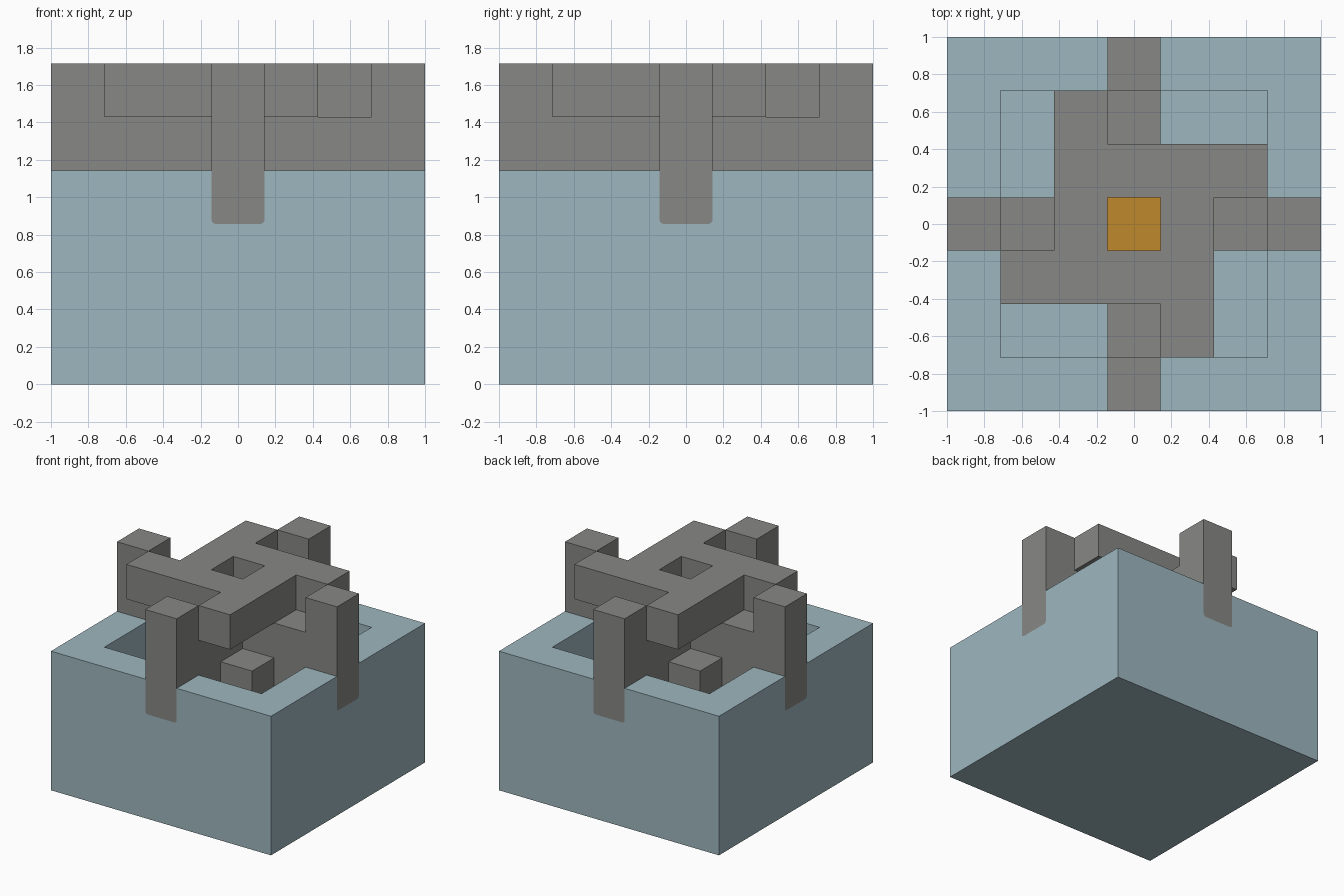
import bpy, bmesh, math
from mathutils import Matrix, Vector

cube = bpy.data.objects.get("Cube")
if cube:
    bpy.data.objects.remove(cube, do_unlink=True)

U = 1 / 7            # one puzzle unit
RIM = 8 * U          # top of the open box


def material(name, rgb):
    m = bpy.data.materials.new(name)
    m.use_nodes = True
    m.diffuse_color = (*rgb, 1)
    m.node_tree.nodes["Principled BSDF"].inputs["Base Color"].default_value = (*rgb, 1)
    return m


blue = material("pale blue", (0.34, 0.47, 0.52))
grey = material("grey", (0.245, 0.245, 0.238))
orange = material("orange", (0.52, 0.255, 0.026))


def finish(name, bm, mat):
    bmesh.ops.recalc_face_normals(bm, faces=bm.faces)
    mesh = bpy.data.meshes.new(name)
    bm.to_mesh(mesh)
    bm.free()
    mesh.materials.append(mat)
    ob = bpy.data.objects.new(name, mesh)
    bpy.context.collection.objects.link(ob)
    return ob


def block(name, lo, hi, mat):
    """Box between two corners given in puzzle units."""
    lo, hi = Vector(lo) * U, Vector(hi) * U
    bm = bmesh.new()
    bmesh.ops.create_cube(bm, size=1, matrix=Matrix.Translation((lo + hi) / 2)
                          @ Matrix.Diagonal((*(hi - lo), 1)))
    return finish(name, bm, mat)


def extrude_faces(bm, faces, vec):
    out = bmesh.ops.extrude_face_region(bm, geom=faces, use_keep_orig=True)
    verts = [g for g in out["geom"] if isinstance(g, bmesh.types.BMVert)]
    bmesh.ops.translate(bm, verts=verts, vec=vec)


def four_ways(ob, names):
    """Place the part on all four sides."""
    parts = [ob]
    ob.name = names[0]
    for k in (1, 2, 3):
        other = ob.copy()
        other.name = names[k]
        other.rotation_euler.z = k * math.pi / 2
        bpy.context.collection.objects.link(other)
        parts.append(other)
    return parts


# Upright post with a lower beam running inward, rounded underneath
bm = bmesh.new()
profile = [(-7, 6), (-1, 6), (-1, 10), (-5, 10), (-5, 12), (-7, 12)]
face = bm.faces.new([bm.verts.new((-U, y * U, z * U)) for y, z in profile])
extrude_faces(bm, [face], (2 * U, 0, 0))
long_edges = [e for e in bm.edges
              if all(abs(v.co.z - 6 * U) < 1e-4 for v in e.verts)
              and abs(e.verts[0].co.x - e.verts[1].co.x) < 1e-4]
bmesh.ops.bevel(bm, geom=long_edges, offset=0.025, segments=3, profile=0.5, affect="EDGES")
beams = four_ways(finish("beam", bm, grey),
                  ["front_beam", "left_beam", "back_beam", "right_beam"])

# Inner corner blocks between the beams
four_ways(block("corner_block", (1, -3, 4), (3, -1, 8), grey),
          ["front_left_block", "back_left_block", "back_right_block", "front_right_block"])

# Pinwheel plate on top: a ring of cells with one arm on each side
bm = bmesh.new()
arms = {(1, -2), (2, 1), (-1, 2), (-2, -1)}
for i in range(-2, 3):
    for j in range(-2, 3):
        if max(abs(i), abs(j)) == 1 or (i, j) in arms:
            bm.faces.new([bm.verts.new(((2 * i + a) * U, (2 * j + b) * U, 10 * U))
                          for a, b in ((-1, -1), (1, -1), (1, 1), (-1, 1))])
bmesh.ops.remove_doubles(bm, verts=bm.verts, dist=1e-4)
extrude_faces(bm, bm.faces[:], (0, 0, 2 * U))
bmesh.ops.recalc_face_normals(bm, faces=bm.faces)
bmesh.ops.dissolve_limit(bm, angle_limit=0.01, verts=bm.verts, edges=bm.edges)
finish("pinwheel_plate", bm, grey)

# Hidden piece at the bottom of the centre shaft
block("centre_piece", (-1, -1, 2), (1, 1, 6), orange)

# Open box with a cavity and a notch for each beam
box = block("box", (-7, -7, 0), (7, 7, 8), blue)
cavity = block("cavity_cutter", (-5, -5, 2), (5, 5, 9), blue)
cavity.hide_render = True
cavity.hide_viewport = True
for cutter in [cavity] + beams:
    mod = box.modifiers.new(cutter.name, "BOOLEAN")
    mod.operation = "DIFFERENCE"
    mod.solver = "EXACT"
    mod.object = cutter

# Apply the cuts and drop the helper
bpy.context.view_layer.update()
cut_mesh = bpy.data.meshes.new_from_object(box.evaluated_get(bpy.context.evaluated_depsgraph_get()))
box.modifiers.clear()
box.data = cut_mesh
box.data.materials.clear()
box.data.materials.append(blue)
for p in box.data.polygons:
    p.material_index = 0
bpy.data.objects.remove(cavity, do_unlink=True)
